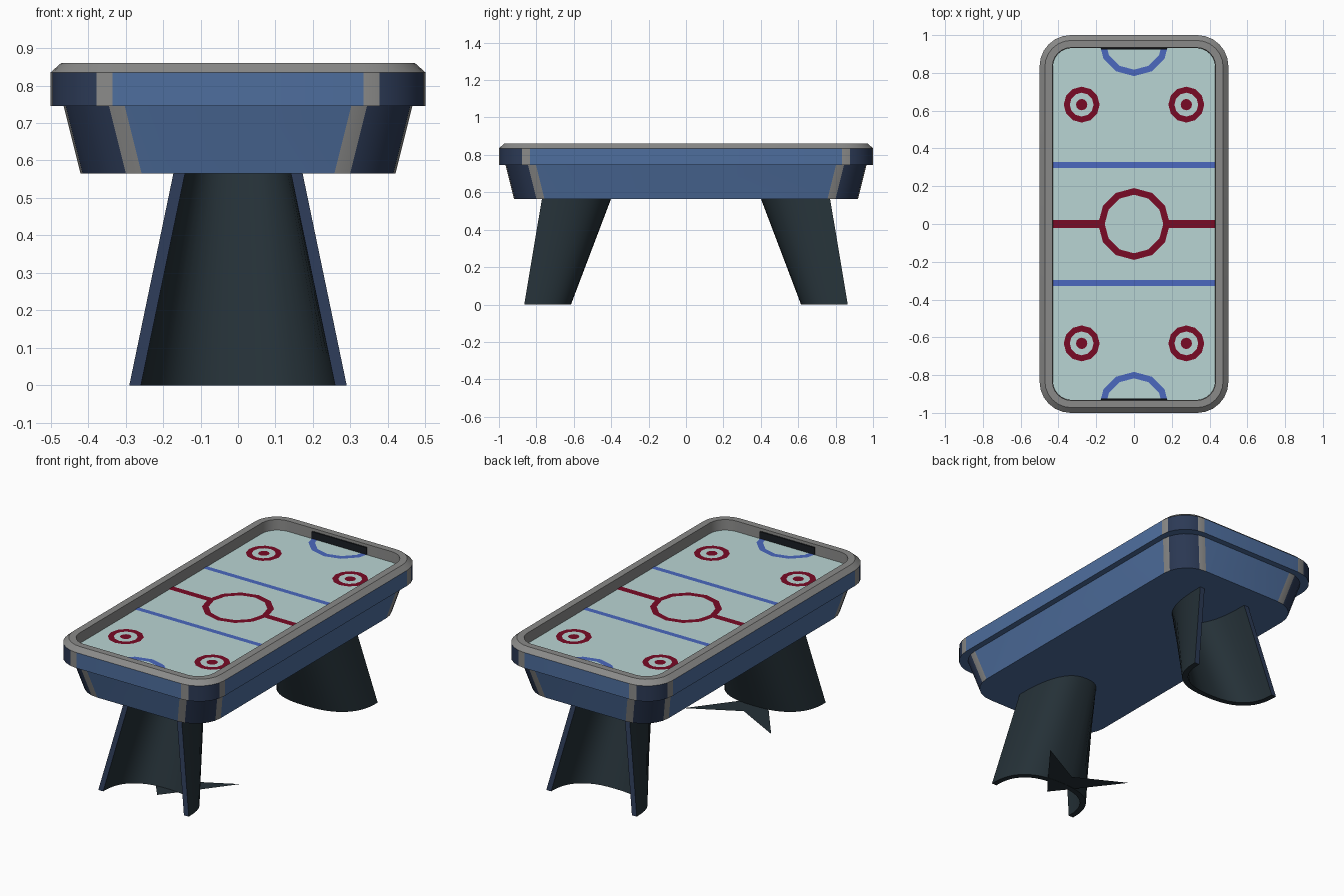
import bpy, bmesh, math
from mathutils import Vector

if "Cube" in bpy.data.objects:
    bpy.data.objects.remove(bpy.data.objects["Cube"])


def material(name, r, g, b):
    m = bpy.data.materials.new(name)
    m.diffuse_color = (r, g, b, 1)
    m.use_nodes = True
    m.node_tree.nodes["Principled BSDF"].inputs["Base Color"].default_value = m.diffuse_color
    return m


BLUE = material("panel blue", .077, .157, .342)
NAVY = material("navy", .025, .042, .092)
GRAY = material("gray", .255, .255, .25)
SLATE = material("dark slate", .018, .030, .038)
ICE = material("pale ice", .485, .665, .655)
RED = material("line red", .19, .003, .018)
LINE = material("line blue", .07, .14, .52)
BLACK = material("slot black", .01, .013, .017)

SEG = 6          # segments per rounded corner
FIELD = 0.80     # height of the playing surface


def finish(name, bm, mats, angle=None, recalc=True):
    if recalc:
        bmesh.ops.recalc_face_normals(bm, faces=bm.faces)
    me = bpy.data.meshes.new(name)
    bm.to_mesh(me)
    bm.free()
    for m in mats:
        me.materials.append(m)
    ob = bpy.data.objects.new(name, me)
    bpy.context.collection.objects.link(ob)
    if angle:
        bpy.ops.object.select_all(action='DESELECT')
        ob.select_set(True)
        bpy.context.view_layer.objects.active = ob
        bpy.ops.object.shade_smooth_by_angle(angle=math.radians(angle))
    return ob


def rounded(hx, hy, r, z):
    pts = []
    for k, (sx, sy) in enumerate([(1, 1), (-1, 1), (-1, -1), (1, -1)]):
        for i in range(SEG + 1):
            a = math.pi / 2 * (k + i / SEG)
            pts.append((sx * (hx - r) + r * math.cos(a), sy * (hy - r) + r * math.sin(a), z))
    return pts


def loft(name, rings, mats, rule=lambda row, i: 0, cap=False, angle=30):
    bm = bmesh.new()
    loops = [[bm.verts.new(p) for p in rounded(*r)] for r in rings]
    n = len(loops[0])
    for row, (a, b) in enumerate(zip(loops, loops[1:])):
        for i in range(n):
            j = (i + 1) % n
            bm.faces.new((a[i], a[j], b[j], b[i])).material_index = rule(row, i)
    if cap:
        bm.faces.new(loops[0][::-1])
    return finish(name, bm, mats, angle, recalc=False)


def panel_rule(row, i):
    """Blue straights, gray stripe at each corner end, navy corner."""
    k = i % (SEG + 1)
    return 0 if k == SEG else 1 if k in (0, SEG - 1) else 2


# cabinet: tapered apron below, upright band above, gray rim on top
loft("apron", [(.42, .92, .163, .565), (.465, .965, .163, .745)],
     [BLUE, GRAY, NAVY], panel_rule, cap=True)
loft("side_band", [(.46, .96, .16, .745), (.5, 1, .165, .745), (.5, 1, .165, .835)],
     [BLUE, GRAY, NAVY], lambda row, i: panel_rule(row, i) if row else 0)
loft("rim", [(.5, 1, .165, .835), (.472, .972, .14, .86),
             (.432, .934, .10, .86), (.43, .932, .10, FIELD)], [GRAY])

# playing surface
bm = bmesh.new()
bm.faces.new([bm.verts.new(p) for p in rounded(.431, .933, .10, FIELD)])
finish("playfield", bm, [ICE], recalc=False)


def ring(name, x, y, r_out, r_in, mat, clip=None):
    """Flat twelve-sided ring (or disc) painted on the field."""
    z, n = FIELD + .003, 12
    bm = bmesh.new()
    circ = lambda r: [bm.verts.new((x + r * math.cos(2 * math.pi * i / n),
                                    y + r * math.sin(2 * math.pi * i / n), z)) for i in range(n)]
    a = circ(r_out)
    if r_in:
        b = circ(r_in)
        for i in range(n):
            j = (i + 1) % n
            bm.faces.new((a[i], a[j], b[j], b[i]))
    else:
        bm.faces.new(a)
    if clip:
        bmesh.ops.bisect_plane(bm, geom=bm.verts[:] + bm.edges[:] + bm.faces[:],
                               plane_co=(0, clip, 0), plane_no=(0, clip, 0), clear_outer=True)
    finish(name, bm, [mat], recalc=False)


def strip(name, x0, x1, y, half, mat):
    z = FIELD + .003
    bm = bmesh.new()
    bm.faces.new([bm.verts.new(p) for p in
                  [(x0, y - half, z), (x1, y - half, z), (x1, y + half, z), (x0, y + half, z)]])
    finish(name, bm, [mat], recalc=False)


# field markings
ring("center_circle", 0, 0, .19, .155, RED)
strip("center_line_left", -.43, -.17, 0, .02, RED)
strip("center_line_right", .17, .43, 0, .02, RED)
for s, end in ((-1, "front"), (1, "back")):
    strip(end + "_zone_line", -.43, .43, s * .312, .016, LINE)
    ring(end + "_goal_crease", 0, s * .97, .187, .153, LINE, clip=s * .931)
    for sx, side in ((-1, "left"), (1, "right")):
        ring(f"{end}_{side}_faceoff_circle", sx * .277, s * .632, .095, .063, RED)
        ring(f"{end}_{side}_faceoff_dot", sx * .277, s * .632, .03, 0, RED)
    # goal slot on the inner end wall
    bm = bmesh.new()
    bmesh.ops.create_cube(bm, size=1)
    for v in bm.verts:
        v.co = Vector((v.co.x * .35, s * .929 + v.co.y * .008, FIELD + .024 + v.co.z * .04))
    finish(end + "_goal_slot", bm, [BLACK])


def leg(name, s):
    """Curved, tapered shell, open toward the table end, with navy edges."""
    n, wall = 24, .031
    bm = bmesh.new()

    def arc(hw, edge, depth, z):
        out = []
        for i in range(n + 1):
            t = math.pi * i / n
            c, d = math.cos(t), max(0, math.sin(t))
            x = math.copysign(abs(c) ** .8, c) * hw
            out.append(bm.verts.new((x, s * (edge - depth * d ** .8), z)))
        return out

    lo, hi = arc(.29, .865, .25, 0), arc(.172, .77, .37, .567)
    lo_in, hi_in = arc(.29 - wall, .865, .25 - wall, 0), arc(.172 - wall, .77, .37 - wall, .567)
    for i in range(n):
        j = i + 1
        for a, b in ((lo, hi), (hi, hi_in), (hi_in, lo_in), (lo_in, lo)):
            bm.faces.new((a[i], a[j], b[j], b[i]))
    for i in (0, n):
        bm.faces.new((lo[i], hi[i], hi_in[i], lo_in[i])).material_index = 1
    finish(name, bm, [SLATE, NAVY], 35)


leg("front_leg", -1)
leg("back_leg", 1)

# thin pointed plate on the floor behind the front leg
bm = bmesh.new()
half = [(.08, -.64), (.28, -.38)]
tip, notch = (0, -.74), (0, -.53)
for sx in (1, -1):
    bm.faces.new([bm.verts.new((sx * x, y, .001)) for x, y in [tip, *half, notch]])
finish("floor_plate", bm, [SLATE])
